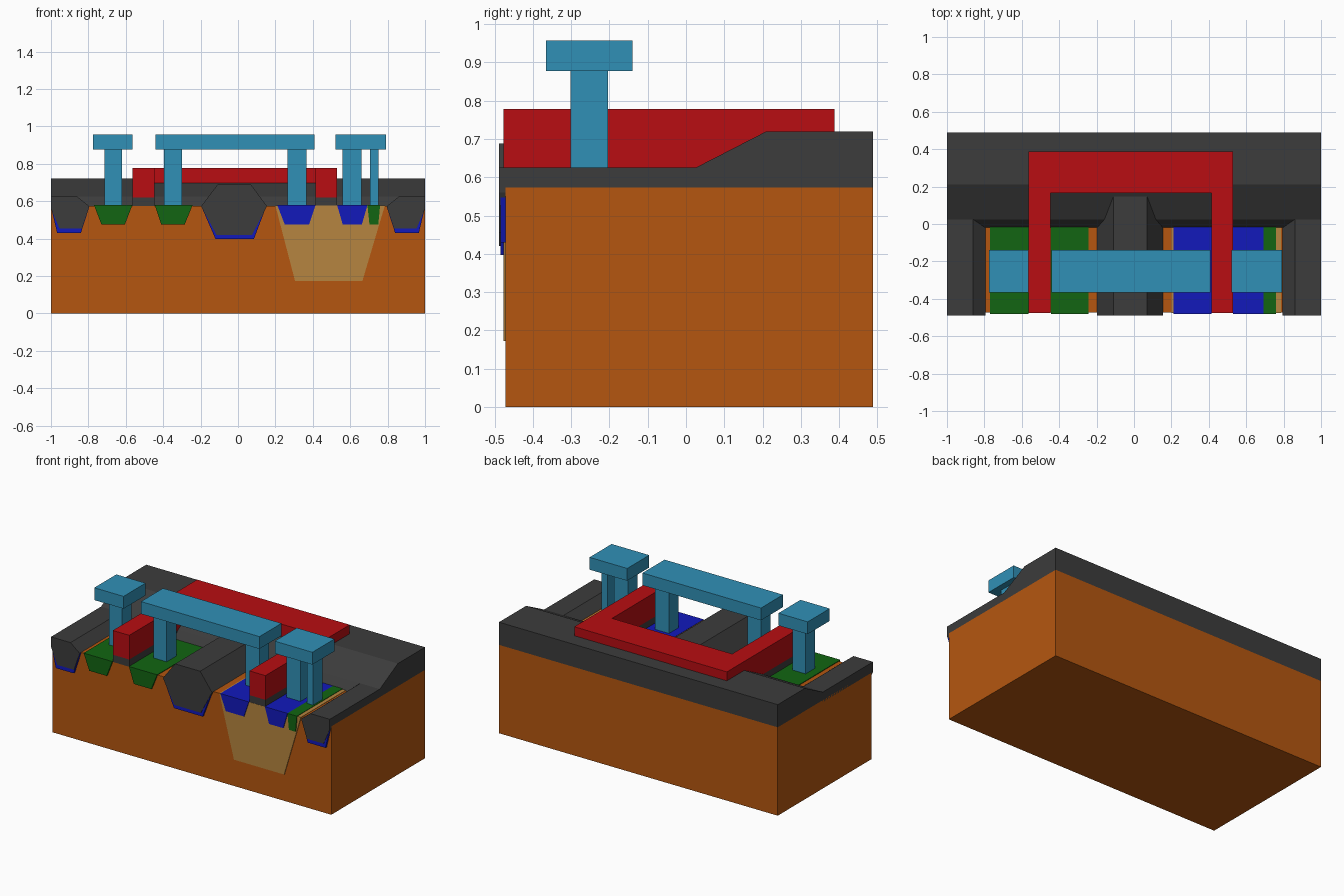
import bpy, bmesh

if "Cube" in bpy.data.objects:
    bpy.data.objects.remove(bpy.data.objects["Cube"])


def material(name, rgb):
    m = bpy.data.materials.new(name)
    m.diffuse_color = (*rgb, 1)
    m.use_nodes = True
    m.node_tree.nodes["Principled BSDF"].inputs["Base Color"].default_value = m.diffuse_color
    return m


ORANGE = material("orange", (0.46, 0.094, 0.005))
TAN = material("tan", (0.47, 0.235, 0.05))
GREEN = material("green", (0.006, 0.13, 0.006))
BLUE = material("blue", (0.006, 0.01, 0.50))
DARK = material("dark_grey", (0.045, 0.045, 0.045))
RED = material("red", (0.48, 0.004, 0.006))
METAL = material("light_blue", (0.03, 0.28, 0.47))


def prism(name, points, lo, hi, mat, place):
    """Extrude a closed outline from lo to hi; place maps (u, v, t) to xyz."""
    bm = bmesh.new()
    face = bm.faces.new([bm.verts.new(place(u, v, lo)) for u, v in points])
    ext = bmesh.ops.extrude_face_region(bm, geom=[face])["geom"]
    shift = [b - a for a, b in zip(place(0, 0, lo), place(0, 0, hi))]
    bmesh.ops.translate(bm, vec=shift, verts=[g for g in ext if isinstance(g, bmesh.types.BMVert)])
    bmesh.ops.recalc_face_normals(bm, faces=bm.faces)
    me = bpy.data.meshes.new(name)
    bm.to_mesh(me)
    bm.free()
    me.materials.append(mat)
    ob = bpy.data.objects.new(name, me)
    bpy.context.collection.objects.link(ob)
    return ob


def along_y(name, pts, y0, y1, mat):
    return prism(name, pts, y0, y1, mat, lambda u, v, t: (u, t, v))


def along_x(name, pts, x0, x1, mat):
    return prism(name, pts, x0, x1, mat, lambda u, v, t: (t, u, v))


def along_z(name, pts, z0, z1, mat):
    return prism(name, pts, z0, z1, mat, lambda u, v, t: (u, v, t))


def box(name, x0, x1, y0, y1, z0, z1, mat):
    return along_z(name, [(x0, y0), (x1, y0), (x1, y1), (x0, y1)], z0, z1, mat)


def trough(name, top, bottom, z_top, z_bottom, y0, y1, mat):
    """Trapezoid region let into the substrate."""
    return along_y(name, [(top[0], z_top), (bottom[0], z_bottom),
                          (bottom[1], z_bottom), (top[1], z_top)], y0, y1, mat)


# Substrate block and the well in it
box("substrate", -1, 1, -0.472, 0.488, 0, 0.573, ORANGE)
trough("well", (0.20, 0.785), (0.305, 0.665), 0.576, 0.173, -0.477, 0.05, TAN)

# Doped regions
for i, (top, bottom, mat) in enumerate([
        ((-0.77, -0.565), (-0.73, -0.605), GREEN),
        ((-0.445, -0.243), (-0.41, -0.285), GREEN),
        ((0.21, 0.415), (0.25, 0.38), BLUE),
        ((0.53, 0.692), (0.56, 0.662), BLUE),
        ((0.692, 0.76), (0.703, 0.75), GREEN)]):
    trough(f"doped_region_{i + 1}", top, bottom, 0.579, 0.475, -0.482, 0.05, mat)

# Field oxide: sloped back slab, side strips, central ridge, with liners below
along_x("back_oxide", [(-0.02, 0.573), (0.025, 0.625), (0.21, 0.72),
                       (0.488, 0.72), (0.488, 0.573)], -1, 1, DARK)
for side, s in (("left", -1), ("right", 1)):
    along_y(side + "_oxide", [(s * x, z) for x, z in [
        (1, 0.625), (1, 0.56), (0.955, 0.455), (0.835, 0.455),
        (0.795, 0.573), (0.86, 0.625)]], -0.488, 0.03, DARK)
    trough(side + "_liner", (s * 0.795, s), (s * 0.84, s * 0.967),
           0.57, 0.43, -0.485, 0.03, BLUE)
along_y("central_oxide", [(-0.197, 0.573), (-0.115, 0.42), (0.075, 0.42),
                          (0.155, 0.573), (0.07, 0.688), (-0.11, 0.688)], -0.488, 0.19, DARK)
trough("central_liner", (-0.195, 0.15), (-0.12, 0.085), 0.57, 0.397, -0.485, 0.19, BLUE)

# Gate bridge and thin oxide under its legs
L0, L1, R0, R1 = -0.565, -0.447, 0.415, 0.53
along_z("gate", [(L0, -0.476), (L1, -0.476), (L1, 0.165), (R0, 0.165),
                 (R0, -0.476), (R1, -0.476), (R1, 0.388), (L0, 0.388)], 0.621, 0.778, RED)
for side, x0, x1 in (("left", L0, L1), ("right", R0, R1)):
    box(side + "_gate_oxide", x0, x1, -0.476, 0.06, 0.574, 0.621, DARK)

# Metal bars on posts
for i, (x0, x1) in enumerate([(-0.775, -0.565), (-0.44, 0.41), (0.52, 0.79)]):
    box(f"metal_bar_{i + 1}", x0, x1, -0.366, -0.14, 0.877, 0.957, METAL)
for i, (x0, x1) in enumerate([(-0.715, -0.62), (-0.395, -0.30), (0.265, 0.365),
                              (0.56, 0.66), (0.705, 0.75)]):
    box(f"metal_post_{i + 1}", x0, x1, -0.302, -0.204, 0.575, 0.877, METAL)
